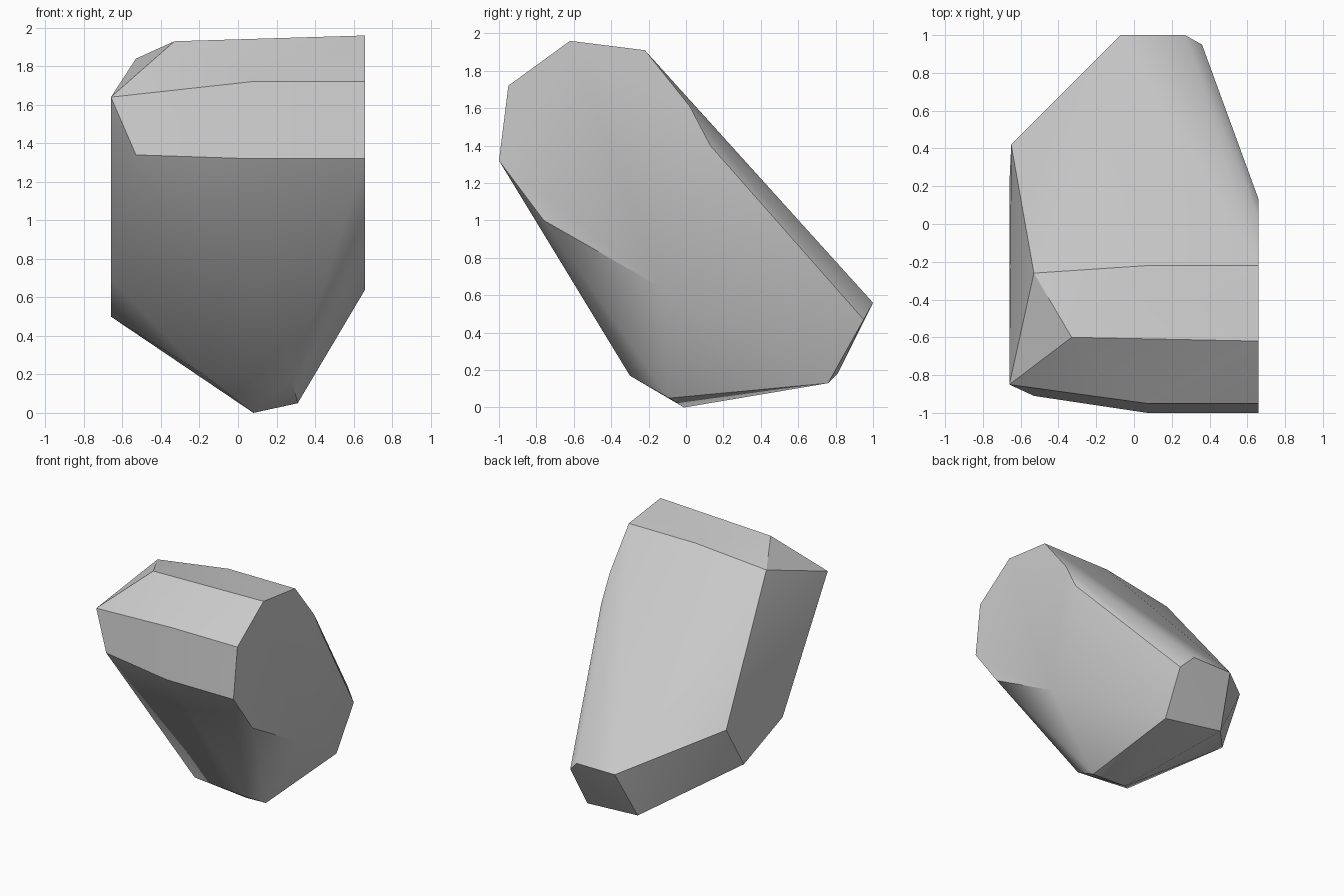
import bpy, bmesh, math

if "Cube" in bpy.data.objects:
    bpy.data.objects.remove(bpy.data.objects["Cube"], do_unlink=True)

# Stone colour
grey = bpy.data.materials.new("stone_grey")
grey.use_nodes = True
colour = (0.6, 0.6, 0.6, 1)
grey.diffuse_color = colour
grey.node_tree.nodes["Principled BSDF"].inputs["Base Color"].default_value = colour

# Corners of the cut boulder, grouped by region
front_band = [(-.53, -.91, 1.34), (.07, -1, 1.32), (.66, -1, 1.32),
              (-.66, -.85, 1.64), (.07, -.95, 1.72), (.66, -.95, 1.72)]
crown = [(-.33, -.60, 1.93), (.66, -.62, 1.96),
         (-.53, -.26, 1.84), (.07, -.22, 1.91), (.66, -.22, 1.91)]
flat_side = [(.66, .02, 1.61), (.66, .13, 1.40), (.66, -.13, .64), (.66, -.76, 1.0)]
back_end = [(-.07, 1, .56), (.27, 1, .56), (.36, .95, .47),
            (.34, .76, .13), (-.14, .81, .18)]
far_side = [(-.65, .42, .85), (-.66, .21, .5), (-.66, -.28, .69)]
underside = [(.08, -.01, 0), (.31, -.09, .05), (.28, -.30, .17), (-.18, -.29, .20)]

# Wrap the corners in one convex skin and merge the flat facets
bm = bmesh.new()
for p in front_band + crown + flat_side + back_end + far_side + underside:
    bm.verts.new(p)
bmesh.ops.convex_hull(bm, input=bm.verts[:])
bmesh.ops.delete(bm, geom=[v for v in bm.verts if not v.link_faces], context='VERTS')
bmesh.ops.dissolve_limit(bm, angle_limit=math.radians(1),
                         verts=bm.verts[:], edges=bm.edges[:])
bmesh.ops.recalc_face_normals(bm, faces=bm.faces[:])

mesh = bpy.data.meshes.new("boulder")
bm.to_mesh(mesh)
bm.free()
mesh.materials.append(grey)
boulder = bpy.data.objects.new("boulder", mesh)
bpy.context.collection.objects.link(boulder)

# Soft facets, crisp ridges
bpy.ops.object.select_all(action='DESELECT')
boulder.select_set(True)
bpy.context.view_layer.objects.active = boulder
bpy.ops.object.shade_smooth_by_angle(angle=math.radians(30))
